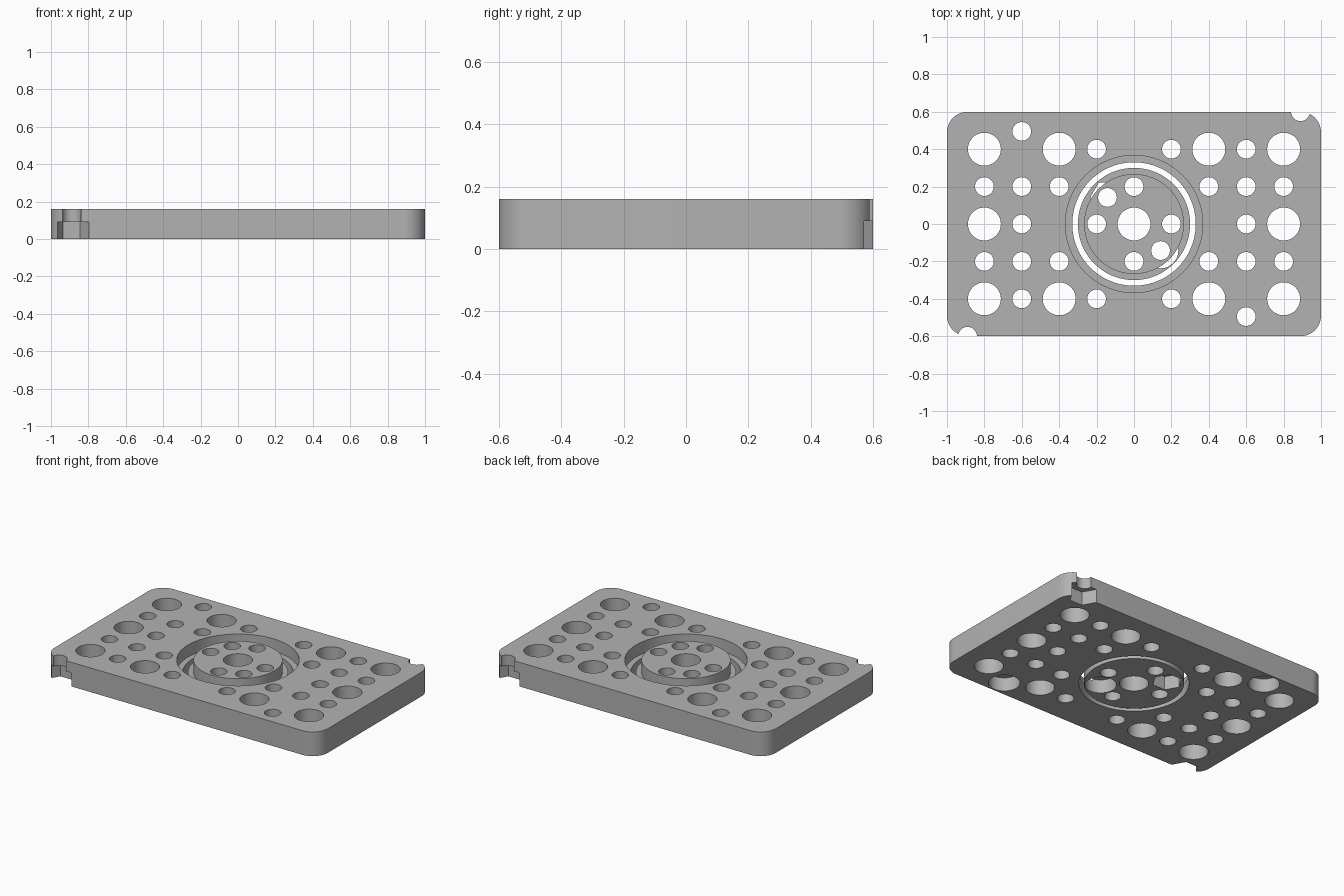
import bpy, bmesh, math
from mathutils import Matrix

old = bpy.data.objects.get("Cube")
if old:
    bpy.data.objects.remove(old, do_unlink=True)

H = 0.16          # plate thickness
STEP = 0.08       # height of the stepped ring ledges
POCKET = 0.09     # depth of nut and bolt-head pockets
BIG, SMALL, HEAD = 0.088, 0.05, 0.095
HEX = 0.08 / math.cos(math.pi / 6)

metal = bpy.data.materials.new("plain grey")
metal.use_nodes = True
metal.diffuse_color = (0.45, 0.45, 0.45, 1)
metal.node_tree.nodes["Principled BSDF"].inputs["Base Color"].default_value = (0.45, 0.45, 0.45, 1)


def new_object(name, bm):
    mesh = bpy.data.meshes.new(name)
    bmesh.ops.recalc_face_normals(bm, faces=bm.faces)
    bm.to_mesh(mesh)
    bm.free()
    mesh.materials.append(metal)
    obj = bpy.data.objects.new(name, mesh)
    bpy.context.collection.objects.link(obj)
    return obj


def add_cylinder(bm, x, y, r, z0, z1, sides=48):
    turn = Matrix.Rotation(math.pi / 6 if sides == 6 else 0, 4, "Z")
    bmesh.ops.create_cone(bm, cap_ends=True, segments=sides, radius1=r, radius2=r, depth=z1 - z0,
                          matrix=Matrix.Translation((x, y, (z0 + z1) / 2)) @ turn)


def cylinders(name, specs):
    bm = bmesh.new()
    for s in specs:
        add_cylinder(bm, *s)
    return new_object(name, bm)


def through(spots, r):
    return [(x, y, r, -0.1, H + 0.1) for x, y in spots]


def pockets(spots, r, sides=48):
    return [(x, y, r, -0.1, POCKET, sides) for x, y in spots]


def cut(obj, cutter):
    cutter.hide_render = True
    mod = obj.modifiers.new("cut", "BOOLEAN")
    mod.operation, mod.solver, mod.object = "DIFFERENCE", "EXACT", cutter
    bpy.context.view_layer.objects.active = obj
    bpy.ops.object.modifier_apply(modifier=mod.name)
    bpy.data.objects.remove(cutter, do_unlink=True)


def shade(obj):
    bpy.ops.object.select_all(action="DESELECT")
    obj.select_set(True)
    bpy.context.view_layer.objects.active = obj
    bpy.ops.object.shade_smooth_by_angle(angle=math.radians(25))


def mirrored(x, y):
    return sorted({(a * x, b * y) for a in (1, -1) for b in (1, -1)})


def opposite(x, y):
    return [(x, y), (-x, -y)]


# Rounded base plate
bm = bmesh.new()
bmesh.ops.create_cube(bm, size=1, matrix=Matrix.Translation((0, 0, H / 2)) @ Matrix.Diagonal((2, 1.2, H, 1)))
uprights = [e for e in bm.edges if abs(e.verts[0].co.z - e.verts[1].co.z) > 0.1]
bmesh.ops.bevel(bm, geom=uprights, offset=0.11, segments=12, profile=0.5, affect="EDGES")
plate = new_object("base_plate", bm)

# Stepped opening for the turning disc
cut(plate, cylinders("opening_cutter", [(0, 0, 0.33, -0.1, H + 0.1, 96)]))
cut(plate, cylinders("ledge_cutter", [(0, 0, 0.367, STEP, H + 0.1, 96)]))

# Grid of plate holes, with two offset bolt holes and two corner notches
large = mirrored(0.8, 0.4) + mirrored(0.4, 0.4) + [(0.8, 0), (-0.8, 0)]
small = [p for x in (0.8, 0.6, 0.4) for p in mirrored(x, 0.2)]
small += mirrored(0.2, 0.4) + opposite(0.6, 0) + opposite(0.6, 0.4)
bolts = opposite(-0.6, 0.495)
corners = opposite(0.89, 0.6)
cut(plate, cylinders("pocket_cutter", pockets(bolts, HEAD) + pockets(corners, HEX, 6)))
cut(plate, cylinders("hole_cutter", through(large, BIG) + through(small + bolts + corners, SMALL)))
shade(plate)

# Turning disc with a wider lower flange
disc = cylinders("turning_disc", [(0, 0, 0.30, 0, H, 96)])
rim = cylinders("rim_cutter", [(0, 0, 0.40, STEP, H + 0.1, 96)])
cut(rim, cylinders("rim_core", [(0, 0, 0.267, -0.1, H + 0.3, 96)]))
cut(disc, rim)

# Disc holes, with one nut pocket and one bolt-head pocket underneath
nut, bolt = opposite(-0.142, 0.142)
cut(disc, cylinders("disc_pocket_cutter", pockets([nut], HEX, 6) + pockets([bolt], HEAD)))
ring = opposite(0.2, 0) + opposite(0, 0.2) + [nut, bolt]
cut(disc, cylinders("disc_hole_cutter", through([(0, 0)], BIG) + through(ring, SMALL)))
shade(disc)
